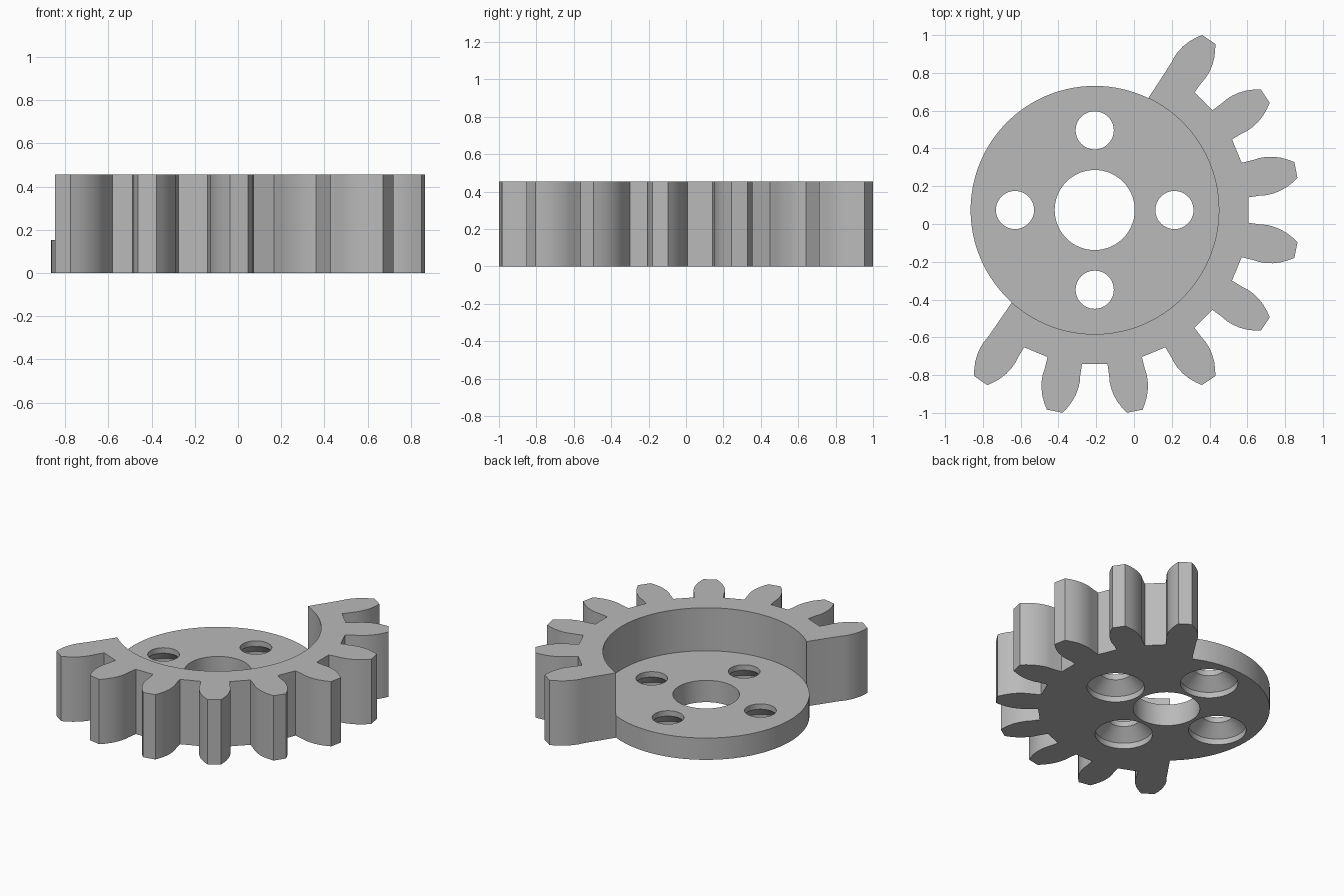
import bpy
import bmesh
from math import radians, degrees, sin, cos, asin
from mathutils import Matrix

CENTRE = (-0.208, 0.074)
HEIGHT, PLATE, DISC_R = 0.455, 0.153, 0.657
PITCH, TEETH, FIRST = 22.5, 9, -123.75

# Half tooth: distance along the tooth axis, half width
FLANK = [(0.812, 0.093), (0.875, 0.096), (0.905, 0.100), (0.94, 0.099),
         (0.98, 0.0925), (1.02, 0.0795), (1.055, 0.062), (1.086, 0.0427)]

cube = bpy.data.objects.get("Cube")
if cube:
    bpy.data.objects.remove(cube, do_unlink=True)

grey = bpy.data.materials.new("plain_grey")
grey.use_nodes = True
colour = (0.49, 0.49, 0.49, 1)
grey.diffuse_color = colour
grey.node_tree.nodes["Principled BSDF"].inputs["Base Color"].default_value = colour


def polar(r, angle):
    a = radians(angle)
    return CENTRE[0] + r * cos(a), CENTRE[1] + r * sin(a)


def tooth_point(point, side, angle):
    along, half = point
    a = radians(angle)
    return (CENTRE[0] + along * cos(a) - side * half * sin(a),
            CENTRE[1] + along * sin(a) + side * half * cos(a))


def arc(start, end, steps):
    return [polar(DISC_R, start + (end - start) * i / steps) for i in range(steps + 1)]


def make_object(name, bm):
    bmesh.ops.recalc_face_normals(bm, faces=bm.faces)
    mesh = bpy.data.meshes.new(name)
    bm.to_mesh(mesh)
    bm.free()
    mesh.materials.append(grey)
    obj = bpy.data.objects.new(name, mesh)
    bpy.context.collection.objects.link(obj)
    return obj


# Toothed edge, running counter-clockwise
teeth = []
for i in range(TEETH):
    angle = FIRST + PITCH * i
    rising = FLANK[1:] if i == 0 else FLANK
    falling = FLANK[1:] if i == TEETH - 1 else FLANK
    teeth += [tooth_point(p, -1, angle) for p in rising]
    teeth += [tooth_point(p, 1, angle) for p in reversed(falling)]

# The end teeth run straight inward to the rim of the disc
spread = degrees(asin(FLANK[0][1] / DISC_R))
start = FIRST - spread
end = FIRST + PITCH * (TEETH - 1) + spread
open_rim = arc(end, start + 360, 64)
inner_rim = arc(start, end, 80)

bm = bmesh.new()


def ring(points, z):
    return [bm.verts.new((x, y, z)) for x, y in points]


def walls(low, high):
    for a, b, c, d in zip(low, low[1:], high[1:], high):
        bm.faces.new((a, b, c, d))


# Vertices of the flat bottom, the low plate and the raised toothed sector
teeth_low, teeth_high = ring(teeth, 0), ring(teeth, HEIGHT)
rim_low, rim_plate = ring(open_rim, 0), ring(open_rim, PLATE)
inner_plate = [rim_plate[-1]] + ring(inner_rim[1:-1], PLATE) + [rim_plate[0]]
inner_high = ring(inner_rim, HEIGHT)

bm.faces.new(teeth_low + rim_low)
bm.faces.new(rim_plate + inner_plate[1:-1])
bm.faces.new(teeth_high + inner_high[::-1])
walls(teeth_low, teeth_high)
walls(rim_low, rim_plate)
walls(inner_plate, inner_high)
bm.faces.new((rim_low[-1], teeth_low[0], teeth_high[0], inner_high[0], rim_plate[-1]))
bm.faces.new((teeth_low[-1], rim_low[0], rim_plate[0], inner_high[-1], teeth_high[-1]))
gear = make_object("sector_gear", bm)


def drill(name, x, y, profile, steps=48):
    """Cut a turned hole whose profile is a list of (radius, z)."""
    global bm
    bm = bmesh.new()
    loops = []
    for r, z in profile:
        loops.append(ring([(x + r * cos(radians(360 * i / steps)),
                            y + r * sin(radians(360 * i / steps)))
                           for i in range(steps)], z))
    for low, high in zip(loops, loops[1:]):
        walls(low + low[:1], high + high[:1])
    bm.faces.new(loops[0])
    bm.faces.new(loops[-1])
    cutter = make_object(name, bm)
    cutter.hide_render = True
    mod = gear.modifiers.new(name, 'BOOLEAN')
    mod.operation = 'DIFFERENCE'
    mod.solver = 'EXACT'
    mod.object = cutter
    bpy.context.view_layer.objects.active = gear
    bpy.ops.object.modifier_apply(modifier=name)
    bpy.data.objects.remove(cutter, do_unlink=True)


# Central bore and four holes countersunk from below
drill("bore_cutter", *CENTRE, [(0.212, -0.1), (0.212, 0.3)], 64)
for k in range(4):
    x, y = polar(0.422, 90 * k)
    drill("bolt_hole_cutter", x, y,
          [(0.183, -0.1), (0.183, 0.04), (0.101, 0.115), (0.101, 0.3)])

bpy.ops.object.select_all(action='DESELECT')
gear.select_set(True)
bpy.context.view_layer.objects.active = gear
bpy.ops.object.shade_smooth_by_angle(angle=radians(30))
